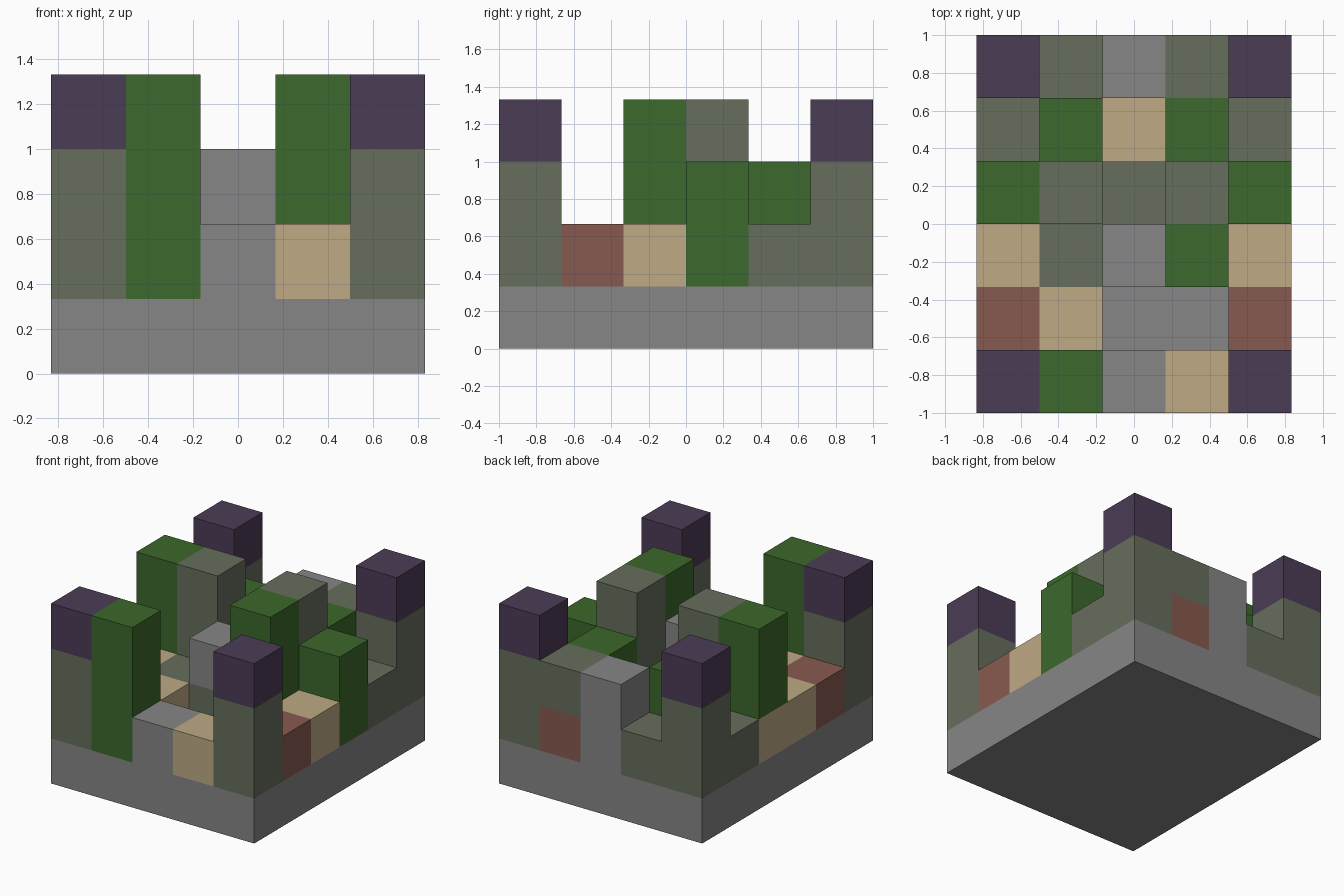
import bpy
import bmesh
from mathutils import Vector

cube = bpy.data.objects.get("Cube")
if cube:
    bpy.data.objects.remove(cube, do_unlink=True)

CELL = 1 / 3

# Block kinds: letter -> (part name, colour name, linear colour)
KINDS = {
    "g": ("stone_base_and_path", "grey stone", (0.238, 0.238, 0.238)),
    "s": ("mossy_walls", "mossy stone", (0.133, 0.156, 0.109)),
    "l": ("leaf_blocks", "leaf green", (0.045, 0.138, 0.025)),
    "p": ("tower_caps", "dark purple", (0.070, 0.045, 0.093)),
    "t": ("sand_blocks", "sand", (0.521, 0.402, 0.235)),
    "r": ("brick_blocks", "brick red", (0.242, 0.102, 0.080)),
}

# Each row runs from right (-x) to left (+x); each word is a column, bottom up.
ROWS = [
    "gssp glll gg  gt   gssp",   # front
    "gr   gt   g   g    gr",
    "gt   gs   gsg glll gt",
    "gtll gsss gs  gsss gll",
    "gs   gll  gt  gll  gs",
    "gssp gs   ggg grs  gssp",   # back
]

blocks = {}
for j, row in enumerate(ROWS):
    for i, column in enumerate(row.split()):
        for k, kind in enumerate(column):
            blocks[i, j, k] = kind

size_x, size_y = len(ROWS[0].split()), len(ROWS)


def add_exposed_faces(bm, cell):
    """Add only the sides of a block that no other block covers."""
    centre = Vector((cell[0] + 0.5 - size_x / 2,
                     cell[1] + 0.5 - size_y / 2,
                     cell[2] + 0.5))
    for axis in range(3):
        for sign in (-1, 1):
            step = [0, 0, 0]
            step[axis] = sign
            if tuple(c + s for c, s in zip(cell, step)) in blocks:
                continue
            normal = Vector(step)
            u = Vector([float(n == (axis + 1) % 3) for n in range(3)])
            v = normal.cross(u)
            corners = (-u - v, u - v, u + v, v - u)
            bm.faces.new([bm.verts.new((centre + (normal + c) / 2) * CELL)
                          for c in corners])


def build_part(kind):
    """Join all blocks of one kind into a single clean shell."""
    part_name, colour_name, colour = KINDS[kind]
    bm = bmesh.new()
    for cell, block in blocks.items():
        if block == kind:
            add_exposed_faces(bm, cell)
    bmesh.ops.remove_doubles(bm, verts=bm.verts, dist=0.001)
    mesh = bpy.data.meshes.new(part_name)
    bm.to_mesh(mesh)
    bm.free()

    mat = bpy.data.materials.new(colour_name)
    mat.use_nodes = True
    mat.diffuse_color = (*colour, 1)
    shader = mat.node_tree.nodes["Principled BSDF"]
    shader.inputs["Base Color"].default_value = (*colour, 1)
    shader.inputs["Roughness"].default_value = 0.9
    mesh.materials.append(mat)
    bpy.context.collection.objects.link(bpy.data.objects.new(part_name, mesh))


for kind in KINDS:
    build_part(kind)
